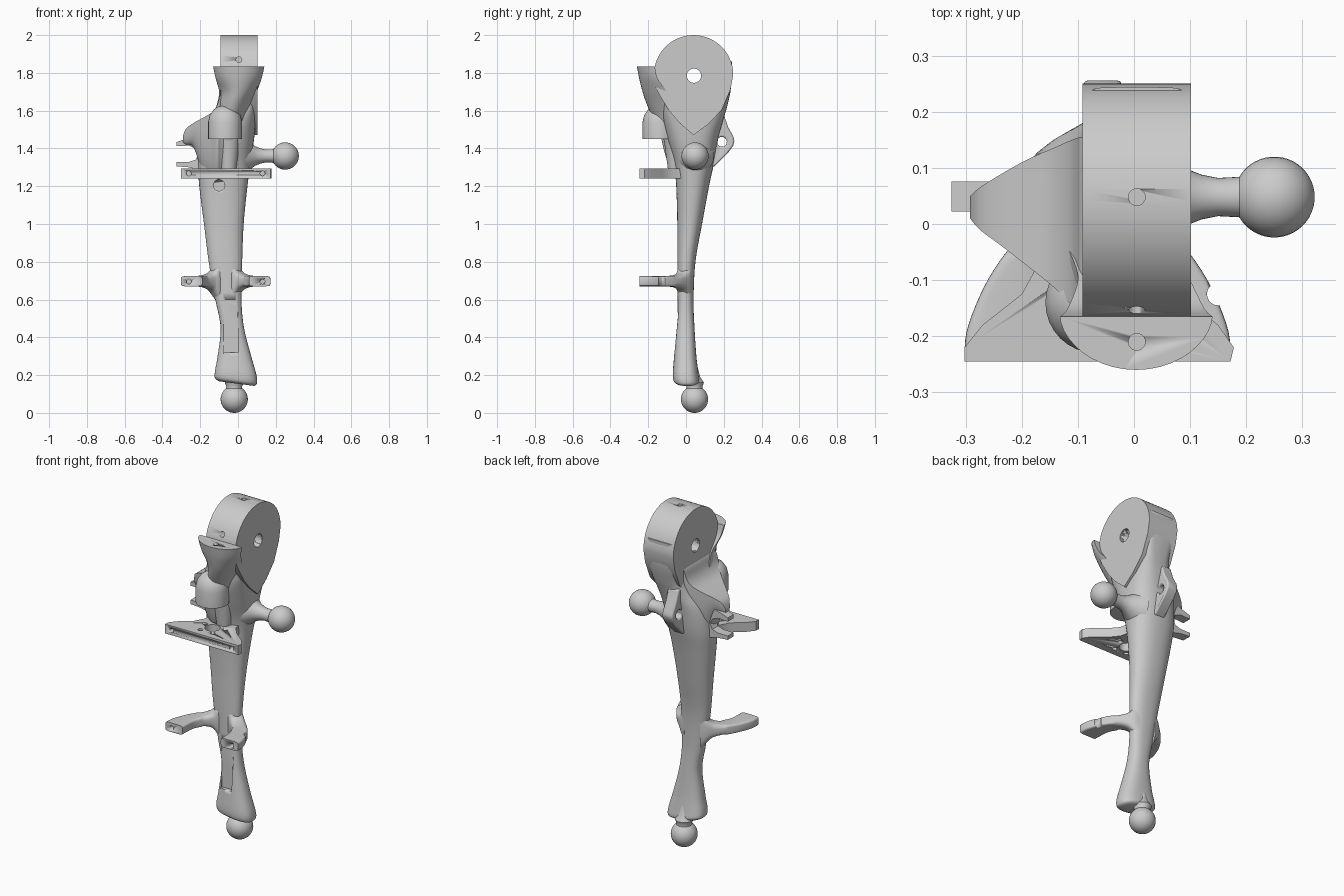
import bpy, bmesh, math
from mathutils import Vector

X, Y, Z = Vector((1, 0, 0)), Vector((0, 1, 0)), Vector((0, 0, 1))


def loft(name, rings, angle=35):
    """Skin a closed solid over rings of equal point count."""
    bm = bmesh.new()
    vs = [[bm.verts.new(p) for p in r] for r in rings]
    n = len(vs[0])
    for a, b in zip(vs, vs[1:]):
        for i in range(n):
            j = (i + 1) % n
            bm.faces.new((a[i], a[j], b[j], b[i]))
    bm.faces.new(vs[0])
    bm.faces.new(vs[-1])
    bmesh.ops.recalc_face_normals(bm, faces=bm.faces)
    me = bpy.data.meshes.new(name)
    bm.to_mesh(me)
    bm.free()
    me.shade_smooth()
    me.set_sharp_from_angle(angle=math.radians(angle))
    ob = bpy.data.objects.new(name, me)
    bpy.context.collection.objects.link(ob)
    return ob


def oval(c, u, v, a, b, n=2.0, count=40):
    """Superellipse ring."""
    ring = []
    for i in range(count):
        t = 2 * math.pi * i / count
        s, k = math.sin(t), math.cos(t)
        ring.append(Vector(c) + u * math.copysign(abs(k) ** (2 / n), k) * a
                    + v * math.copysign(abs(s) ** (2 / n), s) * b)
    return ring


def smooth_rows(rows, steps=5):
    """Catmull-Rom resampling of section tables."""
    out = []
    for i in range(len(rows) - 1):
        p = [rows[max(0, min(len(rows) - 1, i + k))] for k in (-1, 0, 1, 2)]
        for s in range(steps):
            t = s / steps
            out.append([0.5 * (2 * b + (c - a) * t + (2 * a - 5 * b + 4 * c - d) * t * t
                               + (3 * b - a - 3 * c + d) * t ** 3) for a, b, c, d in zip(*p)])
    return out + [list(rows[-1])]


def prism(name, pts, axis, lo, hi, bevel=0.0):
    put = {'x': lambda a, b, h: (h, a, b), 'y': lambda a, b, h: (a, h, b),
           'z': lambda a, b, h: (a, b, h)}[axis]
    ob = loft(name, [[put(a, b, h) for a, b in pts] for h in (lo, hi)])
    if bevel:
        m = ob.modifiers.new('bevel', 'BEVEL')
        m.width, m.segments, m.limit_method = bevel, 2, 'ANGLE'
    return ob


def revolve(name, origin, axis, profile, count=32):
    """Profile of (distance along axis, radius)."""
    u, v = (Y, Z) if axis.x else ((X, Z) if axis.y else (X, Y))
    return loft(name, [oval(Vector(origin) + axis * t, u, v, r, r, 2, count) for t, r in profile])


def cut(target, *cutters):
    for c in cutters:
        m = target.modifiers.new('cut', 'BOOLEAN')
        m.operation, m.object, m.solver = 'DIFFERENCE', c, 'EXACT'
        with bpy.context.temp_override(object=target, active_object=target):
            bpy.ops.object.modifier_apply(modifier=m.name)
        bpy.data.objects.remove(c)


def drill(start, axis, depth, r):
    return revolve('drill', start, axis, [(0, r), (depth, r)], 20)


# Main limb: z, x0, x1, y0, y1, roundness, bottom tilt
limb_rows = [
    (0.155, -0.10, 0.085, -0.045, 0.055, 2.6, -0.13), (0.17, -0.122, 0.10, -0.065, 0.07, 2.6, -0.13),
    (0.21, -0.122, 0.098, -0.07, 0.066, 2.6, -0.1), (0.30, -0.108, 0.07, -0.063, 0.055, 2.5, 0),
    (0.45, -0.092, 0.032, -0.052, 0.045, 2.4, 0), (0.60, -0.12, 0.018, -0.046, 0.04, 2.4, 0),
    (0.80, -0.155, 0.022, -0.046, 0.05, 2.3, 0), (1.00, -0.18, 0.03, -0.046, 0.085, 2.3, 0),
    (1.20, -0.205, 0.05, -0.052, 0.122, 2.3, 0), (1.32, -0.21, 0.066, -0.065, 0.148, 2.4, 0),
    (1.45, -0.19, 0.085, -0.10, 0.17, 2.6, 0), (1.55, -0.13, 0.095, -0.12, 0.197, 3.0, 0),
    (1.62, -0.095, 0.099, -0.12, 0.217, 4.0, 0), (1.72, -0.089, 0.099, -0.11, 0.238, 6.0, 0),
    (1.86, -0.089, 0.099, -0.05, 0.244, 8.0, 0)]
limb = loft('limb', [oval(((a + b) / 2, (c + d) / 2, z), X + Z * k, Y, (b - a) / 2, (d - c) / 2, n)
                     for z, a, b, c, d, n, k in smooth_rows(limb_rows)])

# Teardrop drum head
tip = [(0.04, 1.47), (0.12, 1.53), (0.19, 1.605), (0.235, 1.71)]
arc = [(0.04 + 0.21 * math.cos(math.radians(t)), 1.79 + 0.21 * math.sin(math.radians(t)))
       for t in range(0, 211, 6)]
drum = prism('drum_head', tip + arc + [(-0.09, 1.6), (-0.03, 1.53)], 'x', -0.092, 0.102)

# Axle bore through drum and limb, and small screw holes
for part in (drum, limb):
    cut(part, drill((-0.3, 0.042, 1.785), X, 0.6, 0.038))
cut(drum, drill((0.005, 0.048, 1.94), Z, 0.1, 0.015), drill((0.005, -0.25, 1.87), Y, 0.15, 0.015))
cut(limb, drill((-0.10, -0.2, 1.205), Y, 0.19, 0.03))

# Recessed panel low on the front of the limb
cut(limb, prism('panel', [(-0.075, 0.32), (0.0, 0.32), (-0.002, 0.6), (-0.075, 0.6)], 'y', -0.2, -0.04))

# Front collar: z, x0, x1, front y, back y, half-oval with a flat back
collar_rows = [(1.32, -0.10, 0.005, -0.07, 0.0), (1.45, -0.13, 0.03, -0.12, 0.0),
               (1.56, -0.13, 0.05, -0.175, -0.02), (1.64, -0.11, 0.075, -0.21, -0.06),
               (1.70, -0.10, 0.10, -0.23, -0.10), (1.77, -0.118, 0.125, -0.248, -0.15),
               (1.835, -0.132, 0.14, -0.26, -0.165)]
rings = []
for z, a, b, f, k in smooth_rows(collar_rows):
    cx, h = (a + b) / 2, (b - a) / 2
    rings.append([(cx - h * math.cos(math.pi * i / 20),
                   k + (f - k) * math.sin(math.pi * i / 20) ** 1.15, z) for i in range(21)])
collar = loft('front_collar', rings)
cut(collar, drill((0.005, -0.21, 1.78), Z, 0.1, 0.015))

# Domed socket and tapered post under the collar
revolve('socket_dome', (-0.068, -0.14, 1.45), Z,
        [(0, 0.09), (0.09, 0.09), (0.125, 0.082), (0.155, 0.062), (0.172, 0.035), (0.178, 0.005)])
revolve('tapered_post', (-0.05, -0.055, 1.25), Z, [(0, 0.036), (0.05, 0.042), (0.21, 0.064)])

# Side wing with a sweeping flat top: x, y0, y1, top z, bottom z
wing_rows = [(-0.292, 0.01, 0.05, 1.465, 1.43), (-0.275, -0.01, 0.065, 1.505, 1.42),
             (-0.235, -0.04, 0.09, 1.535, 1.405), (-0.19, -0.075, 0.115, 1.56, 1.28),
             (-0.14, -0.115, 0.137, 1.59, 1.22), (-0.11, -0.145, 0.15, 1.63, 1.22),
             (-0.09, -0.14, 0.155, 1.69, 1.22), (-0.05, -0.12, 0.15, 1.70, 1.22)]
rings = []
for x, a, b, t, low in smooth_rows(wing_rows, 4):
    c, h = (a + b) / 2, (b - a) / 2
    rings.append([(x, c - h * math.cos(math.pi * i / 20),
                   t - (t - low) * math.sin(math.pi * i / 20)) for i in range(21)])
loft('side_wing', rings)

# Two-pronged side clip
prism('side_clip', [(-0.325, 1.434), (-0.325, 1.412), (-0.26, 1.415), (-0.225, 1.40), (-0.208, 1.37),
                    (-0.225, 1.34), (-0.26, 1.328), (-0.325, 1.328), (-0.325, 1.305), (-0.26, 1.30),
                    (-0.2, 1.285), (-0.15, 1.28), (-0.15, 1.46), (-0.25, 1.46)], 'y', 0.022, 0.076)

# Rear eyelet tab
tab = prism('rear_eyelet', [(0.12, 1.29), (0.15, 1.305), (0.225, 1.38), (0.25, 1.415), (0.257, 1.44),
                            (0.25, 1.465), (0.222, 1.515), (0.2, 1.58), (0.12, 1.6)], 'x', -0.09, -0.022, 0.008)
cut(tab, drill((-0.2, 0.19, 1.435), X, 0.4, 0.026))

# Upper bracket plate with bore, screw ring and end holes
plate = prism('upper_bracket', [(-0.302, -0.245), (0.172, -0.245), (0.178, -0.22), (0.15, -0.18), (0.08, -0.125),
                                (0.035, -0.07), (0.02, 0.0), (-0.16, 0.0), (-0.17, -0.07), (-0.2, -0.125),
                                (-0.27, -0.18), (-0.302, -0.22)], 'z', 1.24, 1.295)
cut(plate, drill((-0.068, -0.14, 1.2), Z, 0.2, 0.042))
for i in range(5):
    t = math.radians(72 * i + 18)
    cut(plate, drill((-0.068 + 0.068 * math.cos(t), -0.14 + 0.068 * math.sin(t), 1.2), Z, 0.2, 0.013))
for x in (-0.26, 0.13):
    cut(plate, drill((x, -0.3, 1.268), Y, 0.085, 0.013))

# Lower bracket arms, mirrored: x, y, half width, half height
arm_rows = [(-0.245, -0.245, 0.056, 0.027), (-0.243, -0.20, 0.056, 0.027), (-0.225, -0.13, 0.046, 0.027),
            (-0.19, -0.07, 0.042, 0.03), (-0.15, -0.03, 0.042, 0.045), (-0.125, -0.012, 0.044, 0.08),
            (-0.10, 0.0, 0.04, 0.125)]
for name, flip in (('lower_arm_left', False), ('lower_arm_right', True)):
    rows = smooth_rows(arm_rows)
    rings = []
    for i, (x, y, w, h) in enumerate(rows):
        p, q = rows[max(0, i - 1)], rows[min(len(rows) - 1, i + 1)]
        d = Vector((q[0] - p[0], q[1] - p[1], 0)) if i else Y
        side = d.normalized().cross(Z)
        ring = oval((x, y, 0.697), side, Z, w, h, 6 if i < 15 else 3, 32)
        rings.append([Vector((-0.13 - v.x, v.y, v.z)) if flip else v for v in ring])
    arm = loft(name, rings)
    cut(arm, drill((0.13 if flip else -0.26, -0.3, 0.695), Y, 0.085, 0.013))
    if flip:
        cut(arm, drill((0.15, -0.125, 0.6), Z, 0.2, 0.02))

# Ball studs: side and bottom
def ball_stud(name, origin, axis, neck, centre, r, start):
    ball = [(centre - r * math.cos(math.radians(t)), r * math.sin(math.radians(t)))
            for t in list(range(start, 180, 8)) + [179]]
    revolve(name, origin, axis, neck + ball)


ball_stud('side_ball', (0.0, 0.048, 1.36), X,
          [(0.02, 0.10), (0.06, 0.075), (0.09, 0.052), (0.12, 0.04), (0.15, 0.034)], 0.25, 0.072, 30)
ball_stud('foot_ball', (-0.02, 0.045, 0.25), -Z, [(0.0, 0.015), (0.06, 0.03), (0.09, 0.05), (0.11, 0.042)],
          0.178, 0.072, 36)
